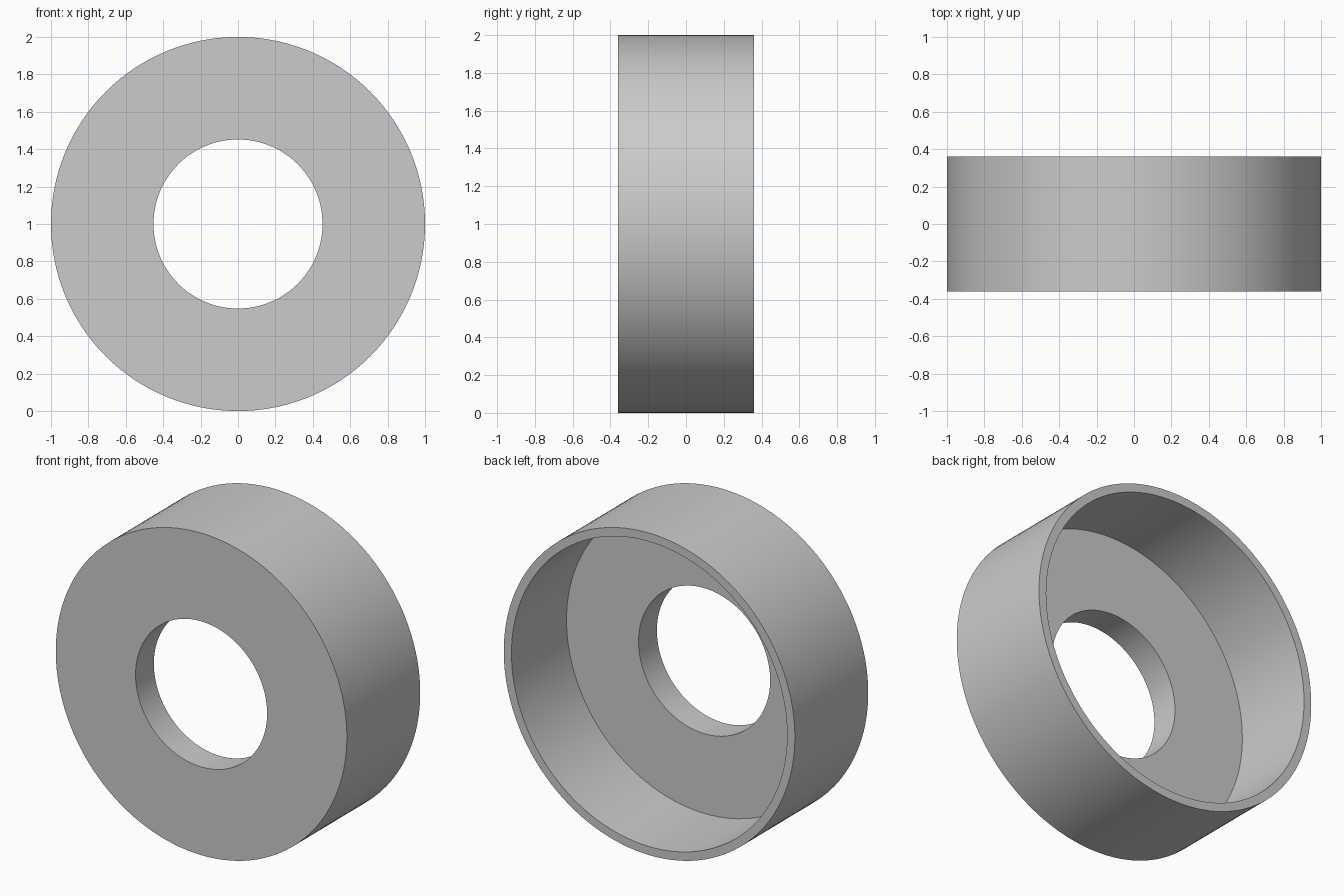
import bpy
import bmesh
import math
from mathutils import Matrix, Vector

cube = bpy.data.objects.get("Cube")
if cube:
    bpy.data.objects.remove(cube, do_unlink=True)

OUTER, CAVITY, HOLE = 1.0, 0.947, 0.452
HALF_DEPTH, PLATE = 0.36, 0.18
SEGMENTS = 128

# Plain grey material
grey = bpy.data.materials.new("grey")
grey.use_nodes = True
colour = (0.6, 0.6, 0.6, 1)
grey.diffuse_color = colour
grey.node_tree.nodes["Principled BSDF"].inputs["Base Color"].default_value = colour

# Closed cup section (radius, depth): pierced front plate and thin rear rim
floor = PLATE - HALF_DEPTH
profile = [(HOLE, -HALF_DEPTH), (OUTER, -HALF_DEPTH), (OUTER, HALF_DEPTH),
           (CAVITY, HALF_DEPTH), (CAVITY, floor), (HOLE, floor)]

# Revolve the section around the front-to-back axis
bm = bmesh.new()
centre = Vector((0, 0, OUTER))
rings = []
for i in range(SEGMENTS):
    turn = Matrix.Rotation(math.tau * i / SEGMENTS, 3, "Y")
    rings.append([bm.verts.new(centre + turn @ Vector((r, y, 0))) for r, y in profile])
for i, ring in enumerate(rings):
    after = rings[(i + 1) % SEGMENTS]
    for j in range(len(profile)):
        k = (j + 1) % len(profile)
        bm.faces.new((ring[j], ring[k], after[k], after[j]))
bmesh.ops.recalc_face_normals(bm, faces=bm.faces)

mesh = bpy.data.meshes.new("flanged_ring")
bm.to_mesh(mesh)
bm.free()
mesh.materials.append(grey)
ring_cup = bpy.data.objects.new("flanged_ring", mesh)
bpy.context.collection.objects.link(ring_cup)

# Smooth round walls with crisp rims
bpy.ops.object.select_all(action="DESELECT")
ring_cup.select_set(True)
bpy.context.view_layer.objects.active = ring_cup
bpy.ops.object.shade_smooth_by_angle(angle=math.radians(30))
